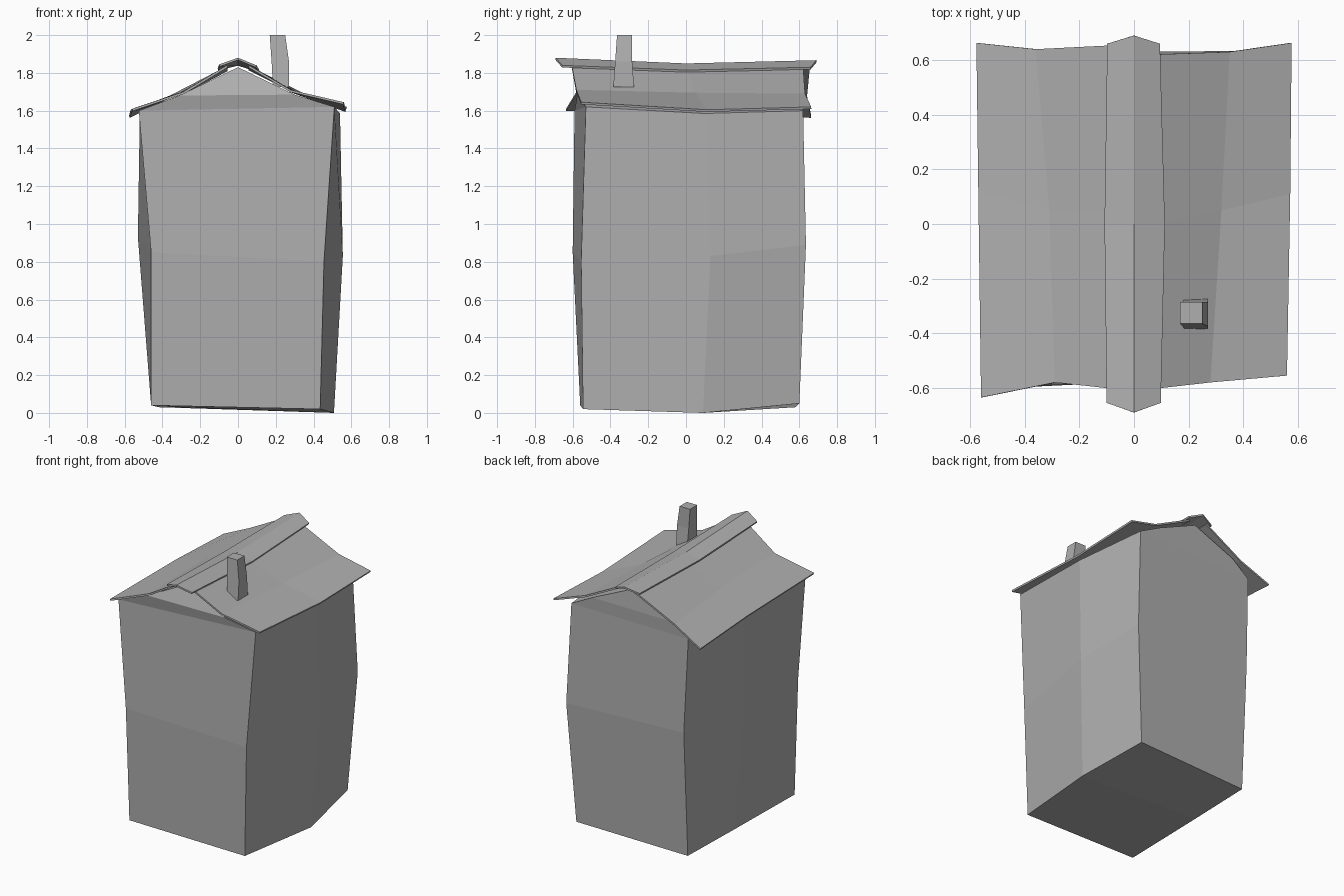
import bpy

# Mid grey shared by all parts
GREY = bpy.data.materials.new("mid_grey")
GREY.diffuse_color = (0.43, 0.43, 0.43, 1)


def make_object(name, verts, faces):
    mesh = bpy.data.meshes.new(name)
    mesh.from_pydata(verts, [], faces)
    mesh.materials.append(GREY)
    mesh.update()
    obj = bpy.data.objects.new(name, mesh)
    bpy.context.collection.objects.link(obj)
    return obj


def sheet(name, rows, thickness=0.012):
    """Bent board: a grid of points (rows front to back, columns left to right)."""
    n = len(rows[0])
    verts = [p for row in rows for p in row]
    faces = [(i * n + j, i * n + j + 1, (i + 1) * n + j + 1, (i + 1) * n + j)
             for i in range(len(rows) - 1) for j in range(n - 1)]
    obj = make_object(name, verts, faces)
    mod = obj.modifiers.new("thickness", 'SOLIDIFY')
    mod.thickness = thickness
    mod.offset = -1
    return obj


# Crooked house walls: three wall sections, each left side up, over the gable, right side down
def section(left, right, crease_y, peak_y, peak_z):
    gable = [(-0.31, crease_y, 1.68), (0, peak_y, peak_z), (0.30, crease_y, 1.685)]
    return left + gable + right[::-1]


sections = [
    section([(-0.46, -0.56, 0.04), (-0.46, -0.60, 0.85), (-0.525, -0.59, 1.60)],
            [(0.435, -0.545, 0.02), (0.455, -0.555, 0.80), (0.51, -0.53, 1.62)], -0.575, -0.52, 1.83),
    section([(-0.44, 0.09, 0.035), (-0.53, 0.10, 0.93), (-0.52, 0.10, 1.58)],
            [(0.508, 0.09, 0.0), (0.555, 0.13, 0.83), (0.54, 0.10, 1.585)], 0.1, 0.1, 1.81),
    section([(-0.42, 0.58, 0.03), (-0.42, 0.625, 0.92), (-0.445, 0.61, 1.585)],
            [(0.44, 0.60, 0.05), (0.495, 0.635, 0.89), (0.465, 0.62, 1.60)], 0.62, 0.61, 1.82),
]
n = 9
faces = [(i * n + j, i * n + (j + 1) % n, (i + 1) * n + (j + 1) % n, (i + 1) * n + j)
         for i in range(2) for j in range(n)]
ends = [(0, 8, 7, 1), (1, 7, 6, 2), (2, 6, 5, 3), (3, 5, 4)]
faces += ends + [tuple(2 * n + k for k in reversed(f)) for f in ends]
make_object("house_walls", [p for s in sections for p in s], faces)

# Two sagging roof slopes
sheet("roof_left", [
    [(-0.56, -0.635, 1.61), (-0.29, -0.58, 1.70), (-0.06, -0.605, 1.84)],
    [(-0.57, 0.12, 1.60), (-0.31, 0.05, 1.695), (-0.06, 0.05, 1.82)],
    [(-0.577, 0.663, 1.573), (-0.36, 0.64, 1.68), (-0.06, 0.655, 1.835)]])
sheet("roof_right", [
    [(0.06, -0.605, 1.84), (0.28, -0.58, 1.71), (0.56, -0.555, 1.645)],
    [(0.06, 0.0, 1.825), (0.32, 0.05, 1.695), (0.572, 0.11, 1.605)],
    [(0.06, 0.62, 1.835), (0.35, 0.63, 1.69), (0.577, 0.663, 1.62)]])

# Folded cap along the ridge
sheet("ridge_cap", [
    [(-0.10, -0.655, 1.845), (0, -0.69, 1.88), (0.098, -0.655, 1.84)],
    [(-0.108, 0.0, 1.825), (0, 0.0, 1.85), (0.113, 0.0, 1.815)],
    [(-0.098, 0.66, 1.835), (0, 0.69, 1.867), (0.095, 0.66, 1.83)]])

# Leaning tapered chimney: quads (x range, y range, z) stacked upward
levels = [(0.185, 0.27, -0.385, -0.275, 1.725),
          (0.178, 0.27, -0.375, -0.285, 1.86),
          (0.168, 0.25, -0.365, -0.285, 2.0)]
verts = [(x, y, z) for x0, x1, y0, y1, z in levels
         for x, y in ((x0, y0), (x1, y0), (x1, y1), (x0, y1))]
faces = [(4 * i + j, 4 * i + (j + 1) % 4, 4 * i + 4 + (j + 1) % 4, 4 * i + 4 + j)
         for i in range(2) for j in range(4)]
make_object("chimney", verts, faces + [(3, 2, 1, 0), (8, 9, 10, 11)])
